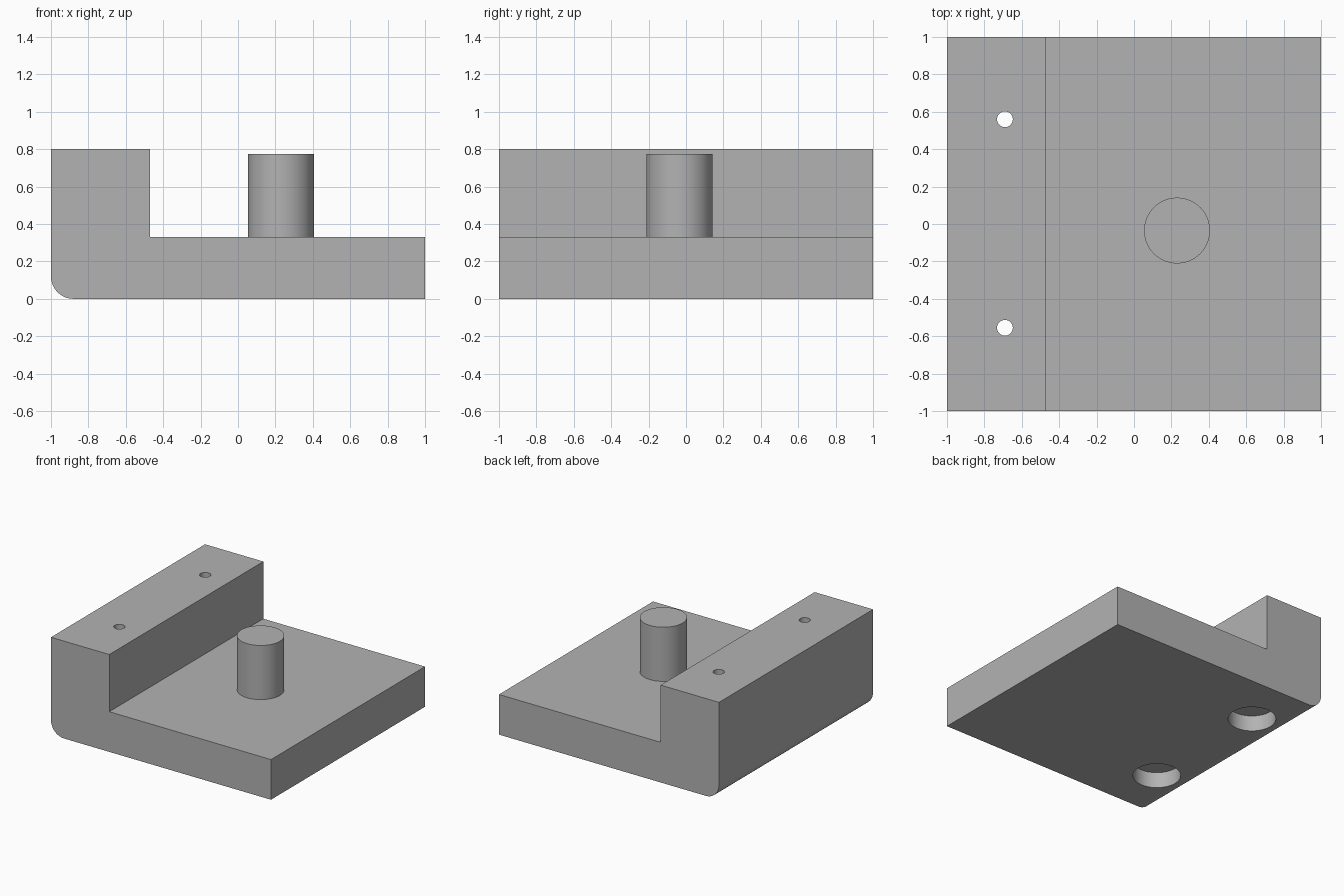
import bpy, bmesh, math

if "Cube" in bpy.data.objects:
    bpy.data.objects.remove(bpy.data.objects["Cube"], do_unlink=True)

grey = bpy.data.materials.new("plain_grey")
grey.use_nodes = True
colour = (0.45, 0.45, 0.45, 1)
grey.diffuse_color = colour
grey.node_tree.nodes["Principled BSDF"].inputs["Base Color"].default_value = colour

STEP_X, BASE_TOP, WALL_TOP, FILLET = -0.47, 0.33, 0.8, 0.12


def select_only(obj):
    bpy.ops.object.select_all(action="DESELECT")
    obj.select_set(True)
    bpy.context.view_layer.objects.active = obj


def cylinder(name, x, y, radius, bottom, top):
    bpy.ops.mesh.primitive_cylinder_add(
        vertices=64, radius=radius, depth=top - bottom,
        location=(x, y, (bottom + top) / 2))
    obj = bpy.context.object
    obj.name = name
    obj.data.materials.append(grey)
    return obj


def smooth(obj):
    select_only(obj)
    bpy.ops.object.shade_smooth_by_angle(angle=math.radians(30))


# L-shaped body: side profile with one rounded lower edge, extruded along y
profile = [(1, 0), (1, BASE_TOP), (STEP_X, BASE_TOP), (STEP_X, WALL_TOP), (-1, WALL_TOP)]
for i in range(13):
    a = math.pi + i / 12 * math.pi / 2
    profile.append((-1 + FILLET + FILLET * math.cos(a), FILLET + FILLET * math.sin(a)))

bm = bmesh.new()
face = bm.faces.new([bm.verts.new((x, -1, z)) for x, z in profile])
result = bmesh.ops.extrude_face_region(bm, geom=[face])
bmesh.ops.translate(bm, vec=(0, 2, 0),
                    verts=[v for v in result["geom"] if isinstance(v, bmesh.types.BMVert)])
bmesh.ops.recalc_face_normals(bm, faces=bm.faces)
mesh = bpy.data.meshes.new("stepped_body")
bm.to_mesh(mesh)
bm.free()
body = bpy.data.objects.new("stepped_body", mesh)
bpy.context.collection.objects.link(body)
mesh.materials.append(grey)

# Two screw holes through the wall, each with a wide counterbore underneath
for y in (-0.555, 0.56):
    for radius, bottom, top in ((0.18, -0.1, 0.13), (0.042, -0.2, 1)):
        cutter = cylinder("hole_cutter", -0.69, y, radius, bottom, top)
        cutter.hide_render = True
        cut = body.modifiers.new("hole", "BOOLEAN")
        cut.operation, cut.solver, cut.object = "DIFFERENCE", "EXACT", cutter
        select_only(body)
        bpy.ops.object.modifier_apply(modifier=cut.name)
        bpy.data.objects.remove(cutter, do_unlink=True)
smooth(body)

# Round peg standing on the base
smooth(cylinder("peg", 0.23, -0.035, 0.176, BASE_TOP - 0.005, 0.775))
